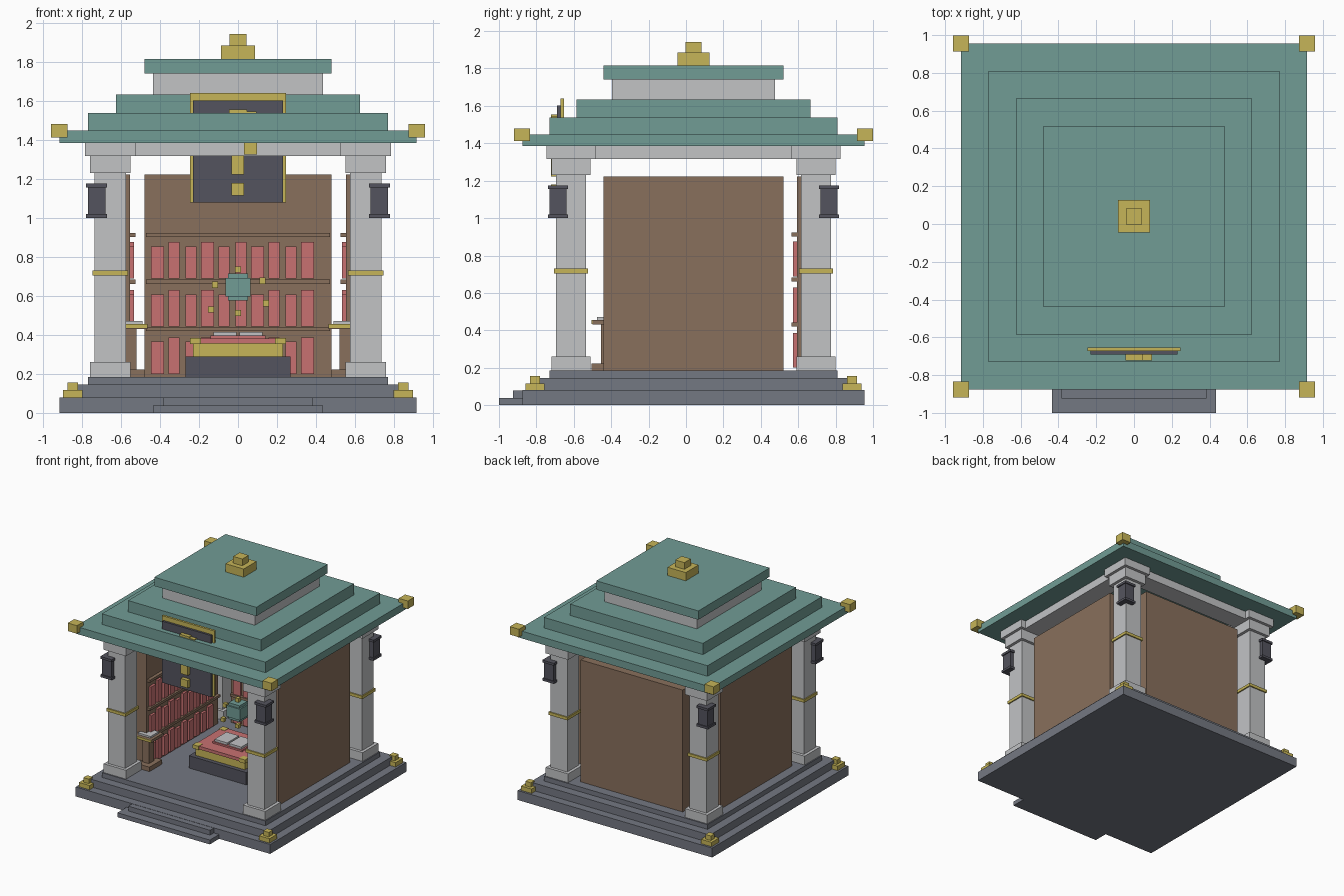
import bpy, bmesh

CY = 0.04  # building centre in y (steps stick out at the front)


def srgb(r, g, b):
    f = lambda c: (c / 255 / 12.92) if c < 11 else ((c / 255 + 0.055) / 1.055) ** 2.4
    return (f(r), f(g), f(b), 1)


MATS = {}
for mname, rgb in {"teal": (113, 156, 149), "stone": (116, 120, 130), "wood": (137, 112, 92),
                   "white": (194, 195, 197), "gold": (198, 181, 88), "dark": (84, 84, 94),
                   "red": (200, 113, 113)}.items():
    m = bpy.data.materials.new(mname)
    m.diffuse_color = srgb(*rgb)
    MATS[mname] = m


def boxes(name, mat, items):
    """One object from boxes given as (x0, x1, y0, y1, z0, z1)."""
    bm = bmesh.new()
    for x0, x1, y0, y1, z0, z1 in items:
        v = bmesh.ops.create_cube(bm, size=1)["verts"]
        for p in v:
            p.co = ((x0 + x1) / 2 + p.co.x * (x1 - x0),
                    (y0 + y1) / 2 + p.co.y * (y1 - y0),
                    (z0 + z1) / 2 + p.co.z * (z1 - z0))
    me = bpy.data.meshes.new(name)
    bm.to_mesh(me)
    bm.free()
    me.materials.append(MATS[mat])
    ob = bpy.data.objects.new(name, me)
    bpy.context.collection.objects.link(ob)
    return ob


def sq(x, y, h, z0, z1):
    """Square block centred on x, y with half width h."""
    return (x - h, x + h, y - h, y + h, z0, z1)


def corners(d):
    return [(sx * d, CY + sy * d) for sx in (-1, 1) for sy in (-1, 1)]


# stepped base and front steps
for i, (h, z0, z1) in enumerate([(0.915, 0, 0.08), (0.845, 0.08, 0.145), (0.77, 0.145, 0.185)]):
    boxes(f"base_tier_{i}", "stone", [sq(0, CY, h, z0, z1)])
boxes("front_steps", "stone", [(-0.435, 0.435, -1, -0.86, 0, 0.037),
                               (-0.385, 0.385, -0.925, -0.86, 0.037, 0.078)])
boxes("base_corner_ornaments", "gold",
      [b for x, y in corners(0.847) for b in (sq(x, y, 0.05, 0.08, 0.117), sq(x, y, 0.026, 0.117, 0.155))])

# corner columns with feet, capitals and bands
boxes("columns", "white", [b for x, y in corners(0.655) for b in (
    sq(x, y, 0.08, 0.26, 1.23), sq(x, y, 0.105, 0.185, 0.26),
    sq(x, y, 0.105, 1.23, 1.317), sq(x, y, 0.13, 1.317, 1.385))])
boxes("column_bands", "gold", [sq(x, y, 0.09, 0.705, 0.73) for x, y in corners(0.655)])

# beams between capitals
boxes("beams", "white",
      [(-0.525, 0.525, CY + s * 0.655 - 0.083, CY + s * 0.655 + 0.083, 1.317, 1.385) for s in (-1, 1)] +
      [(s * 0.655 - 0.083, s * 0.655 + 0.083, CY - 0.525, CY + 0.525, 1.317, 1.385) for s in (-1, 1)])

# lanterns on the outer column corners
boxes("lanterns", "dark", [b for x, y in corners(0.725) for b in (
    sq(x, y, 0.054, 1.155, 1.175), sq(x, y, 0.045, 1.02, 1.155), sq(x, y, 0.054, 1.0, 1.02))])

# stepped roof
for i, (mat, h, z0, z1) in enumerate([
        ("teal", 0.915, 1.385, 1.447), ("teal", 0.77, 1.447, 1.537), ("teal", 0.625, 1.537, 1.633),
        ("white", 0.435, 1.633, 1.74), ("teal", 0.48, 1.74, 1.815)]):
    boxes(f"roof_tier_{i}", mat, [sq(0, CY, h, z0, z1)])
boxes("roof_finial", "gold", [sq(0, CY, 0.086, 1.815, 1.885), sq(0, CY, 0.043, 1.885, 1.942)])
boxes("roof_corner_blocks", "gold", [sq(x, y, 0.043, 1.412, 1.48) for x, y in corners(0.916)])


# three walls with shelves and books; u runs along the wall, d is depth from centre
def place(side, u0, u1, d0, d1, z0, z1):
    if side == "back":
        return (u0, u1, CY + d0, CY + d1, z0, z1)
    if side == "right":
        return (d0, d1, CY + u0, CY + u1, z0, z1)
    return (-d1, -d0, CY + u0, CY + u1, z0, z1)


for side in ("back", "left", "right"):
    boxes(f"{side}_wall", "wood", [place(side, -0.48, 0.48, 0.553, 0.69, 0.185, 1.222)])
    boxes(f"{side}_shelves", "wood", [place(side, -0.472, 0.472, 0.525, 0.56, z - 0.01, z + 0.011)
                                      for z in (0.43, 0.672, 0.912)])
    books = []
    for z in (0.2, 0.443, 0.688):
        for i in range(10):
            w = 0.033 if i % 3 == 0 else 0.028
            c = -0.413 + i * 0.0855
            books.append(place(side, c - w, c + w, 0.533, 0.56, z, z + (0.187 if i % 2 else 0.165)))
    boxes(f"{side}_books", "red", books)

# hanging sign through the eaves
boxes("sign_frame", "gold", [(-0.247, 0.247, -0.672, -0.653, 1.08, 1.64)])
boxes("sign_panel", "dark", [(-0.23, 0.23, -0.69, -0.672, 1.08, 1.603)])
boxes("sign_ornament", "gold", [(-0.034, 0.032, -0.722, -0.69, 1.115, 1.18),
                                (-0.034, 0.032, -0.722, -0.69, 1.222, 1.32),
                                (0.032, 0.097, -0.722, -0.69, 1.325, 1.45),
                                (-0.045, 0.045, -0.722, -0.69, 1.5, 1.555),
                                (0.045, 0.095, -0.722, -0.69, 1.45, 1.545)])

# central table with an open book
TY = -0.055
boxes("table_base", "dark", [(-0.27, 0.27, TY - 0.22, TY + 0.22, 0.185, 0.29)])
boxes("table_body", "gold", [(-0.232, 0.232, TY - 0.185, TY + 0.185, 0.29, 0.355)])
boxes("table_top", "red", [(-0.24, 0.24, TY - 0.195, TY + 0.195, 0.355, 0.382)])
boxes("table_corners", "gold", [sq(sx * 0.218, TY + sy * 0.175, 0.028, 0.353, 0.384)
                                for sx in (-1, 1) for sy in (-1, 1)])
boxes("book_cover", "red", [(-0.14, 0.14, TY - 0.09, TY + 0.09, 0.382, 0.396)])
boxes("book_pages", "white", [(s * 0.067 - 0.059, s * 0.067 + 0.059, TY - 0.08, TY + 0.08, 0.396, 0.415)
                              for s in (-1, 1)])

# floating relic with small cubes around it
boxes("relic", "teal", [sq(0, 0, 0.064, 0.597, 0.692), sq(0, 0, 0.052, 0.575, 0.714)])
boxes("relic_cubes", "gold", [sq(x, 0, 0.016, z - 0.016, z + 0.016) for x, z in (
    (0, 0.735), (-0.118, 0.657), (0.125, 0.678), (0.143, 0.562), (-0.138, 0.53), (0, 0.512))])

# lecterns beside the entrance
LY = -0.42
for s, n in ((-1, "left"), (1, "right")):
    x = s * 0.55
    boxes(f"{n}_lectern", "wood", [(x - 0.07, x + 0.07, LY - 0.085, LY + 0.085, 0.185, 0.223),
                                   (x - 0.03, x + 0.03, LY - 0.035, LY + 0.035, 0.223, 0.43),
                                   (x - 0.085, x + 0.085, LY - 0.08, LY + 0.08, 0.43, 0.455)])
    boxes(f"{n}_lectern_trim", "gold", [(x - 0.085, x + 0.085, LY - 0.086, LY - 0.08, 0.435, 0.455)])
    boxes(f"{n}_lectern_page", "white", [(x - 0.06, x + 0.06, LY - 0.055, LY + 0.055, 0.455, 0.47)])
